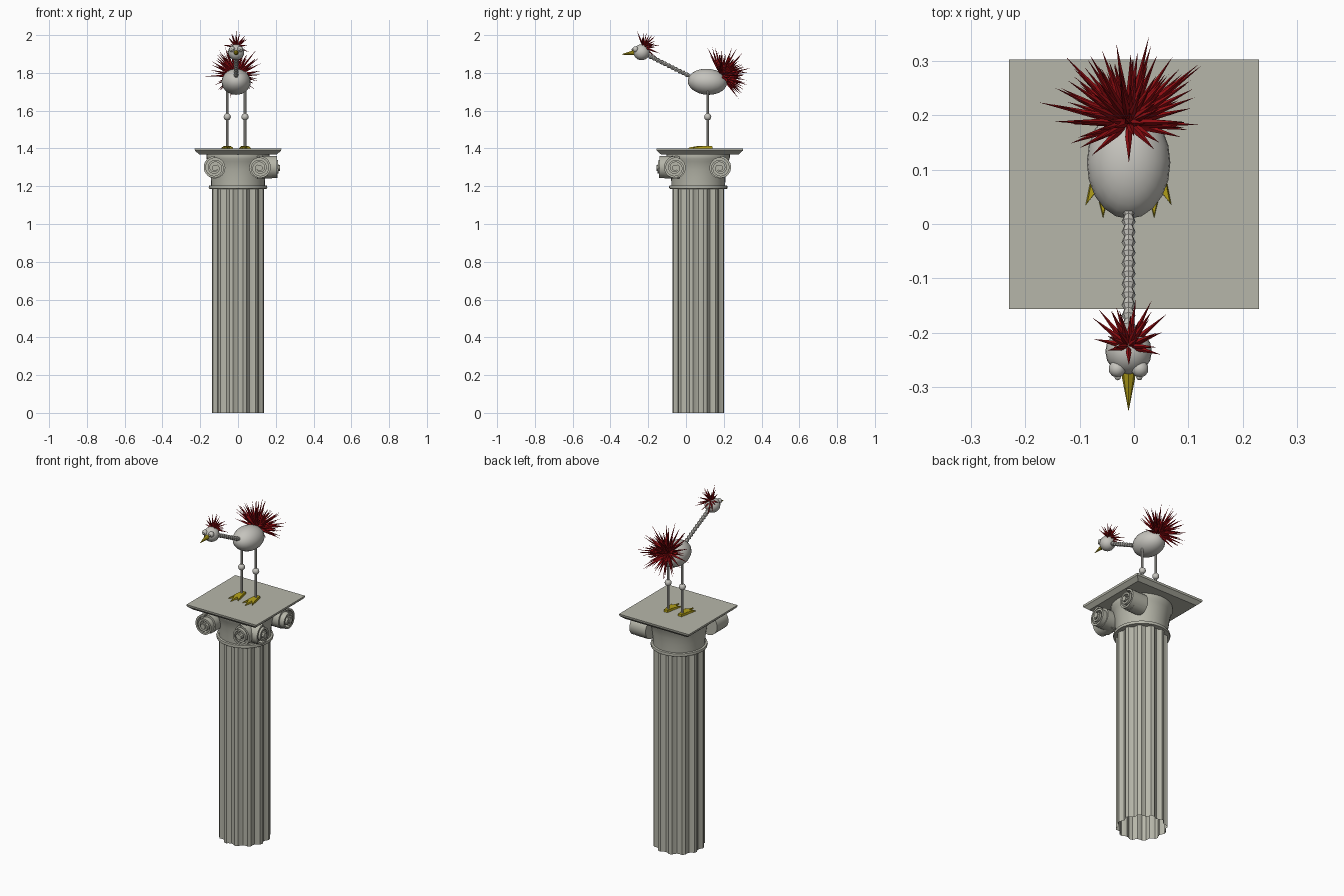
import bpy, bmesh, math, random
from mathutils import Matrix, Vector

random.seed(4)
cube = bpy.data.objects.get("Cube")
if cube:
    bpy.data.objects.remove(cube)


def material(name, r, g, b):
    m = bpy.data.materials.new(name)
    m.use_nodes = True
    m.diffuse_color = (r, g, b, 1)
    bsdf = m.node_tree.nodes["Principled BSDF"]
    bsdf.inputs["Base Color"].default_value = (r, g, b, 1)
    bsdf.inputs["Roughness"].default_value = 0.8
    return m


STONE = material("warm grey stone", 0.47, 0.47, 0.40)
PALE = material("pale skin", 0.56, 0.55, 0.51)
YELLOW = material("mustard yellow", 0.46, 0.36, 0.01)
RED = material("dark red feathers", 0.30, 0.004, 0.006)

AXIS = Vector((0, 0.065, 0))   # column axis
MID = -0.01                    # bird centre line


def finish(name, bm, mat, matrix=None, smooth=None):
    bmesh.ops.recalc_face_normals(bm, faces=bm.faces)
    if matrix:
        bm.transform(matrix)
    me = bpy.data.meshes.new(name)
    bm.to_mesh(me)
    bm.free()
    me.materials.append(mat)
    ob = bpy.data.objects.new(name, me)
    bpy.context.collection.objects.link(ob)
    if smooth:
        bpy.ops.object.select_all(action='DESELECT')
        ob.select_set(True)
        bpy.context.view_layer.objects.active = ob
        bpy.ops.object.shade_smooth_by_angle(angle=math.radians(smooth))
    return ob


def skin(bm, rings, caps=True):
    """Bridge a list of closed point rings."""
    loops = [[bm.verts.new(p) for p in ring] for ring in rings]
    n = len(loops[0])
    for a, b in zip(loops, loops[1:]):
        for i in range(n):
            j = (i + 1) % n
            bm.faces.new((a[i], a[j], b[j], b[i]))
    if caps:
        bm.faces.new(loops[0])
        bm.faces.new(loops[-1])


def lathe(name, profile, mat, matrix, sides=32, smooth=30):
    bm = bmesh.new()
    skin(bm, [[(r * math.cos(math.tau * i / sides), r * math.sin(math.tau * i / sides), z)
               for i in range(sides)] for r, z in profile])
    return finish(name, bm, mat, matrix, smooth)


def ball(name, centre, size, mat, tilt=0, u=16, v=12):
    bm = bmesh.new()
    bmesh.ops.create_uvsphere(bm, u_segments=u, v_segments=v, radius=1)
    m = Matrix.Translation(centre) @ Matrix.Rotation(tilt, 4, 'X') @ Matrix.Diagonal((*size, 1))
    return finish(name, bm, mat, m, 60)


def between(a, b):
    """Frame at a whose z axis points to b."""
    d = Vector(b) - Vector(a)
    return Matrix.Translation(a) @ d.to_track_quat('Z', 'Y').to_matrix().to_4x4()


# Fluted shaft, open at the ends
bm = bmesh.new()
outline = []
for k in range(12):
    ridge = math.radians(15 + 30 * k)
    for deg, r in ((-4, .14), (4, .14), (8, .13), (15, .124), (22, .13)):
        a = ridge + math.radians(deg)
        outline.append((r * math.cos(a), r * math.sin(a)))
skin(bm, [[(x, y, z) for x, y in outline] for z in (0, 1.19)], caps=False)
finish("shaft", bm, STONE, Matrix.Translation(AXIS), 25)

# Collar and flared capital
lathe("collar", [(.142, 1.185), (.153, 1.187), (.155, 1.195), (.153, 1.203), (.142, 1.205)],
      STONE, Matrix.Translation(AXIS))
lathe("capital", [(.142, 1.2), (.144, 1.25), (.15, 1.29), (.158, 1.33), (.166, 1.345),
                  (.168, 1.36), (.166, 1.375)], STONE, Matrix.Translation(AXIS))

# Square slab with a sloping underside
bm = bmesh.new()
skin(bm, [[(sx * h, .073 + sy * h, z) for sx, sy in ((-1, -1), (1, -1), (1, 1), (-1, 1))]
          for h, z in ((.205, 1.368), (.228, 1.388), (.23, 1.4))])
finish("top_slab", bm, STONE)


# Scrolls on two faces of the capital: spiral band, recessed plate and core
def scroll(name, turn, side):
    frame = Matrix.Translation(AXIS) @ Matrix.Rotation(turn, 4, 'Z') @ \
        Matrix.Translation((side * .119 - .004, 0, 1.297)) @ Matrix.Rotation(math.pi / 2, 4, 'X')
    bm = bmesh.new()
    rings = []
    steps = 44
    for i in range(steps + 1):
        t = i / steps
        a = math.pi / 2 + side * -t * math.tau * 1.9
        r = .064 - .042 * t
        d = .205 + .012 * t
        rings.append([(q * math.cos(a), q * math.sin(a), h)
                      for q, h in ((r, .1), (r, d), (r - .011, d), (r - .011, .1))])
    skin(bm, rings)
    finish(name + "_spiral", bm, STONE, frame, 30)
    lathe(name + "_plate", [(.056, .1), (.056, .18)], STONE, frame, 24)
    lathe(name + "_core", [(.016, .15), (.016, .222)], STONE, frame, 10)


for face, turn in (("front", 0), ("side", math.pi / 2)):
    for end, side in (("a", -1), ("b", 1)):
        scroll(f"{face}_scroll_{end}", turn, side)

# Body, head and eyes
ball("body", (MID, .113, 1.753), (.077, .104, .069), PALE, math.radians(-4), 20, 14)
ball("head", (MID, -.235, 1.909), (.043, .043, .042), PALE)
for label, s in (("right", -1), ("left", 1)):
    ball(label + "_eye", (MID + s * .021, -.267, 1.925), (.016, .016, .016), PALE, 0, 10, 8)
    ball(label + "_pupil", (MID + s * .02, -.282, 1.924), (.006, .006, .006), PALE, 0, 8, 6)

# Ringed neck
start, end = Vector((MID, .035, 1.775)), Vector((MID, -.215, 1.9))
beads = 13
step = (end - start).length / beads
rings = []
for i in range(beads):
    rings += [(.008, i * step), (.013, (i + .6) * step)]
lathe("neck", rings, PALE, between(start, end), 8, None)

# Beak
lathe("beak", [(.014, 0), (.012, .02), (.0005, .08)], YELLOW,
      between((MID, -.264, 1.909), (MID, -.343, 1.897)), 8)

# Legs, knees and three-toed feet
for label, s in (("right", -1), ("left", 1)):
    x = MID + s * .047
    lathe(label + "_leg", [(.007, 0), (.007, .31)], PALE, Matrix.Translation((x, .115, 1.4)), 8)
    ball(label + "_knee", (x, .115, 1.567), (.019, .019, .019), PALE, 0, 12, 8)
    bm = bmesh.new()
    foot = [(-.012, .025), (-.02, -.02), (-.032, -.08), (-.012, -.055), (0, -.104),
            (.012, -.055), (.032, -.08), (.02, -.02), (.012, .025)]
    skin(bm, [[(px, py, 0) for px, py in foot],
              [(px * .9, py * .95, .013 if py > -.06 else .005) for px, py in foot]])
    finish(label + "_foot", bm, YELLOW, Matrix.Translation((x, .115, 1.4)))


# Spiky feathers fanned around a direction
def feathers(name, root, pole, count, lengths, radius, spread):
    bm = bmesh.new()
    pole = Vector(pole).normalized()
    turn = pole.to_track_quat('Z', 'Y')
    for i in range(count):
        z = 1 - (i + .5) / count * (1 - spread)
        a = i * math.pi * (3 - math.sqrt(5)) + random.uniform(-.25, .25)
        w = math.sqrt(1 - z * z)
        d = turn @ Vector((w * math.cos(a), w * math.sin(a), z))
        m = between(root, Vector(root) + d)
        length = random.uniform(*lengths)
        bmesh.ops.create_cone(bm, cap_ends=True, segments=4, radius1=radius * .6, radius2=radius,
                              depth=length * .35,
                              matrix=m @ Matrix.Translation((0, 0, length * .175)))
        bmesh.ops.create_cone(bm, cap_ends=False, segments=4, radius1=radius, radius2=0,
                              depth=length * .65,
                              matrix=m @ Matrix.Translation((0, 0, length * .675)))
    finish(name, bm, RED)


feathers("tail_feathers", (MID, .187, 1.787), (0, .78, .5), 95, (.11, .172), .0065, .03)
feathers("head_crest", (MID, -.225, 1.938), (0, .7, .6), 24, (.06, .1), .005, .15)
